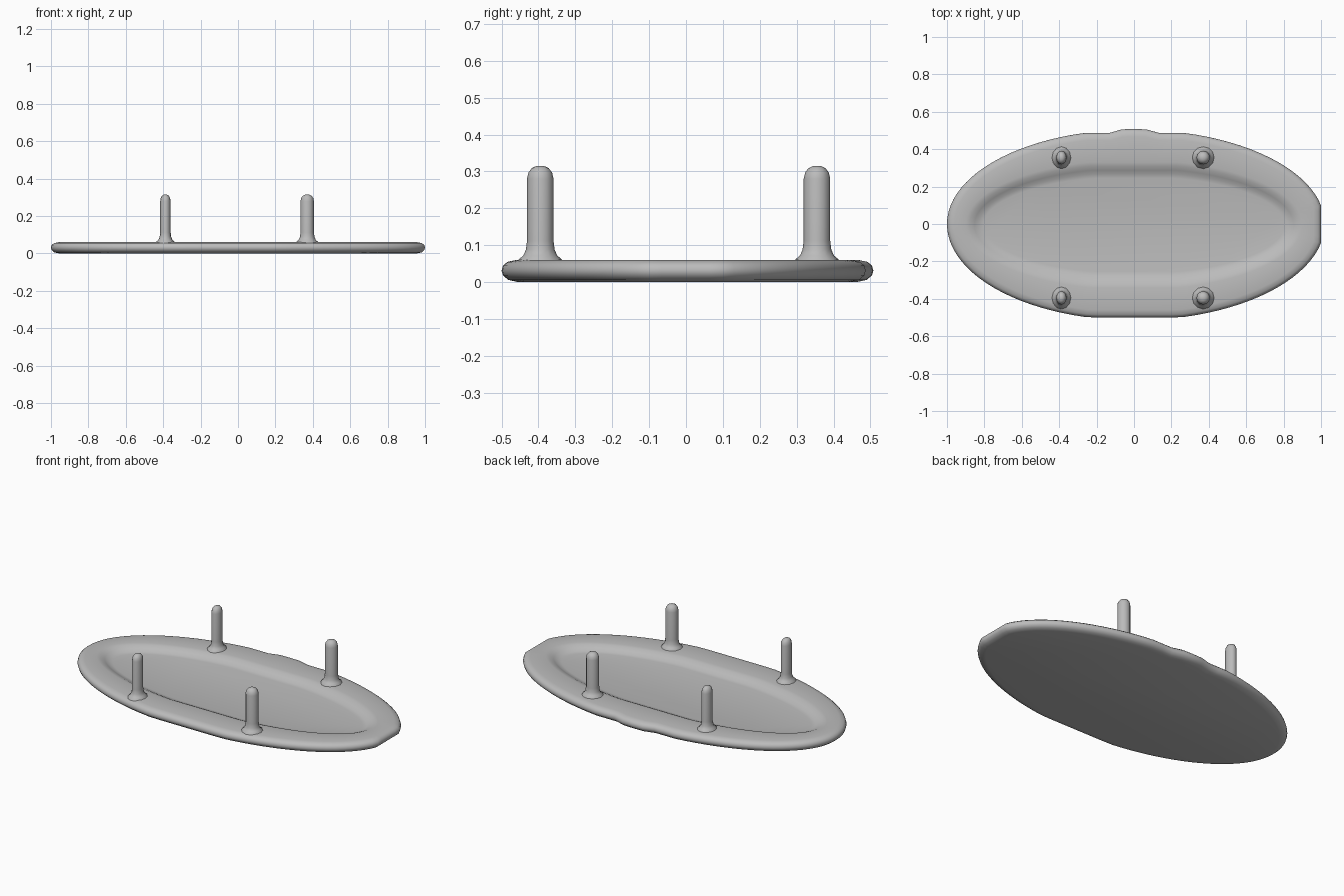
import bpy, bmesh, math

if "Cube" in bpy.data.objects:
    bpy.data.objects.remove(bpy.data.objects["Cube"])

grey = bpy.data.materials.new("plain_grey")
grey.diffuse_color = (0.5, 0.5, 0.5, 1)
grey.use_nodes = True
grey.node_tree.nodes["Principled BSDF"].inputs["Base Color"].default_value = grey.diffuse_color


def finish(name, bm, angle):
    bmesh.ops.recalc_face_normals(bm, faces=bm.faces)
    mesh = bpy.data.meshes.new(name)
    bm.to_mesh(mesh)
    bm.free()
    mesh.materials.append(grey)
    obj = bpy.data.objects.new(name, mesh)
    bpy.context.collection.objects.link(obj)
    bpy.context.view_layer.objects.active = obj
    obj.select_set(True)
    bpy.ops.object.shade_smooth_by_angle(angle=math.radians(angle))
    obj.select_set(False)


def loft(bm, rings):
    """Skin a stack of closed rings and cap both ends."""
    loops = [[bm.verts.new(p) for p in ring] for ring in rings]
    n = len(loops[0])
    for a, b in zip(loops, loops[1:]):
        for i in range(n):
            j = (i + 1) % n
            bm.faces.new((a[i], a[j], b[j], b[i]))
    bm.faces.new(loops[0][::-1])
    bm.faces.new(loops[-1])


def outline(t):
    """Oval with a blunt right end, flat long sides and a small back bump."""
    c, s = math.cos(t), math.sin(t)
    x = min(c * (1.02 if c > 0 else 1.0), 1.0)
    if s < 0:
        y = max(s * 0.515, -0.5)
    else:
        y = min(s * 0.505, 0.487)
        if abs(x) < 0.12:
            y += 0.021 * min(1, (0.12 - abs(x)) / 0.06)
    return x, y


# Oval tray: rounded rim outside, then the recess slope and floor
N = 96
angles = [2 * math.pi * i / N for i in range(N)]
outer = [(0.045, 0.0), (0.018, 0.006), (0.004, 0.018), (0.0, 0.031),
         (0.004, 0.045), (0.016, 0.055), (0.04, 0.06)]
inner = [(0.90, 0.335, 0.06), (0.878, 0.315, 0.056), (0.853, 0.292, 0.045),
         (0.832, 0.272, 0.034), (0.805, 0.25, 0.03)]
rings = []
for d, z in outer:
    rings.append([(x * (1 - d), y * (1 - d / 0.5), z)
                  for x, y in map(outline, angles)])
for rx, ry, z in inner:
    rings.append([(rx * math.cos(t),
                   max(-ry, min(ry, 1.04 * ry * math.sin(t))) - 0.005, z)
                  for t in angles])
bm = bmesh.new()
loft(bm, rings)
finish("oval_tray", bm, 40)

# Four upright pegs with flared feet and domed tips; the left pair is thinner
peg = [(0.062, 0.05), (0.058, 0.062), (0.046, 0.072), (0.039, 0.088),
       (0.036, 0.112), (0.036, 0.28), (0.032, 0.297), (0.023, 0.309),
       (0.01, 0.315)]
SIDES = 12
for side, px, thin in (("left", -0.388, 0.028), ("right", 0.37, 0.036)):
    for end, py in (("front", -0.395), ("back", 0.355)):
        bm = bmesh.new()
        rings = []
        for r, z in peg:
            rx = r * thin / 0.036 if r <= 0.036 else r - 0.036 + thin
            rings.append([(px + rx * math.cos(2 * math.pi * i / SIDES),
                           py + r * math.sin(2 * math.pi * i / SIDES), z)
                          for i in range(SIDES)])
        loft(bm, rings)
        finish(f"{end}_{side}_peg", bm, 45)
